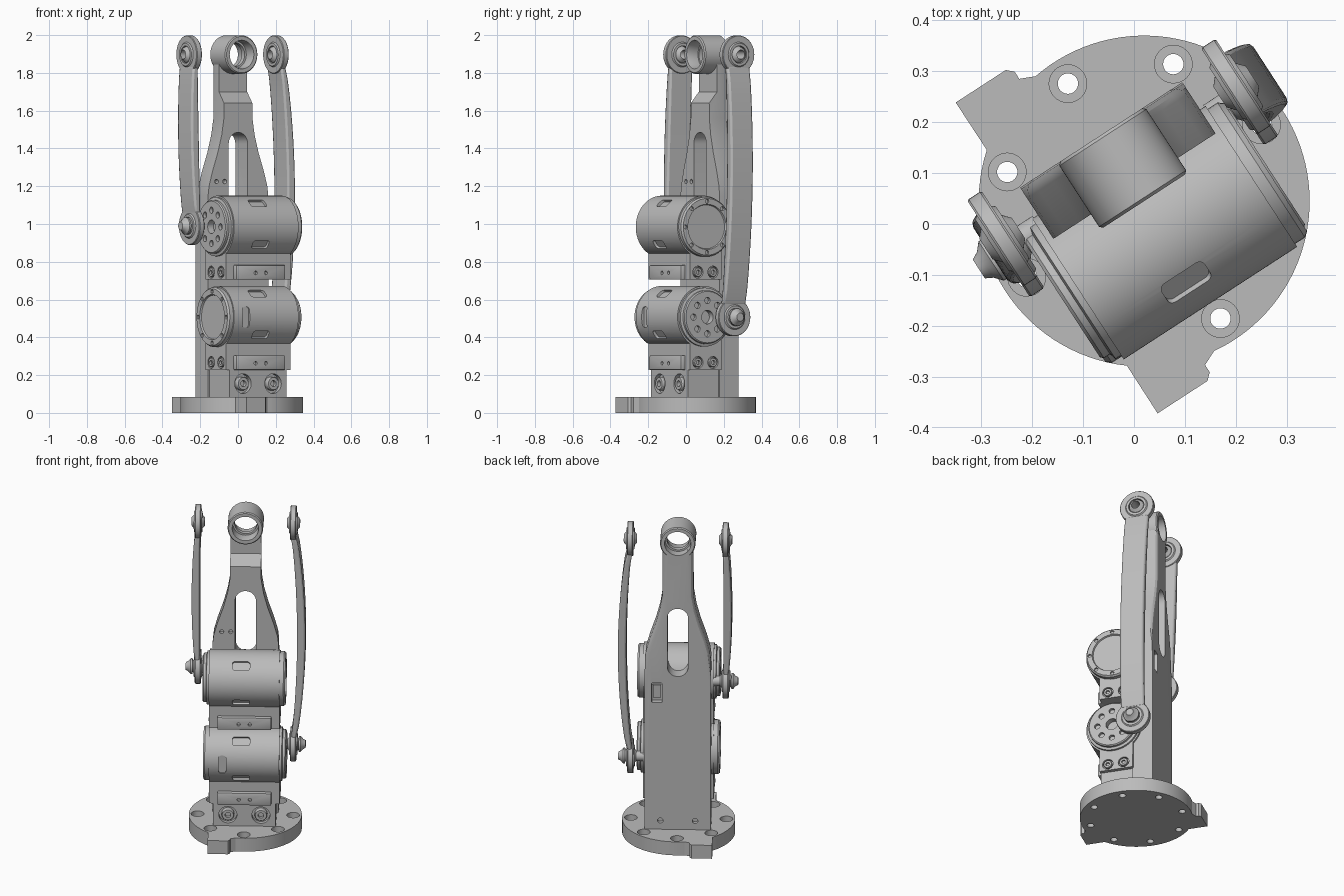
import bpy, bmesh, math
from mathutils import Matrix, Vector

if "Cube" in bpy.data.objects:
    bpy.data.objects.remove(bpy.data.objects["Cube"], do_unlink=True)

grey = bpy.data.materials.new("machined_grey")
grey.use_nodes = True
grey.diffuse_color = (0.5, 0.5, 0.5, 1)
grey.node_tree.nodes["Principled BSDF"].inputs["Base Color"].default_value = (0.5, 0.5, 0.5, 1)

X, Y, Z = Vector((1, 0, 0)), Vector((0, 1, 0)), Vector((0, 0, 1))
parts = []


def finish(name, bm, keep=True):
    bmesh.ops.recalc_face_normals(bm, faces=bm.faces[:])
    mesh = bpy.data.meshes.new(name)
    bm.to_mesh(mesh)
    bm.free()
    obj = bpy.data.objects.new(name, mesh)
    bpy.context.collection.objects.link(obj)
    if keep:
        parts.append(obj)
    return obj


def prism(name, pts, axis, lo, hi, keep=True, bevel=0):
    """Extrude a 2D outline along axis 0, 1 or 2."""
    bm = bmesh.new()
    verts = []
    for p in pts:
        co = list(p)
        co.insert(axis, lo)
        verts.append(bm.verts.new(co))
    face = bm.faces.new(verts)
    ext = bmesh.ops.extrude_face_region(bm, geom=[face])
    shift = Vector((0, 0, 0))
    shift[axis] = hi - lo
    bmesh.ops.translate(bm, vec=shift, verts=[v for v in ext["geom"] if isinstance(v, bmesh.types.BMVert)])
    if bevel:
        bmesh.ops.bevel(bm, geom=bm.edges[:], offset=bevel, segments=2, profile=0.5, affect='EDGES')
    return finish(name, bm, keep)


def box(name, a, b, z, keep=True, bevel=0):
    pts = [(a[0], b[0]), (a[1], b[0]), (a[1], b[1]), (a[0], b[1])]
    return prism(name, pts, 2, z[0], z[1], keep, bevel)


def lathe(name, profile, centre, direction, closed=False, n=48, keep=True):
    """Revolve (radius, height) points around a direction."""
    bm = bmesh.new()
    rot = Z.rotation_difference(direction).to_matrix()
    rings = []
    for i in range(n):
        t = math.tau * i / n
        rings.append([bm.verts.new(rot @ Vector((r * math.cos(t), r * math.sin(t), h)) + Vector(centre))
                      for r, h in profile])
    m = len(profile)
    for i in range(n):
        p, q = rings[i], rings[(i + 1) % n]
        for j in range(m if closed else m - 1):
            k = (j + 1) % m
            bm.faces.new((p[j], q[j], q[k], p[k]))
    bmesh.ops.remove_doubles(bm, verts=bm.verts[:], dist=1e-5)
    return finish(name, bm, keep)


def rod(centre, direction, r, lo, hi, n=32):
    return lathe("cutter", [(0, lo), (r, lo), (r, hi), (0, hi)], centre, direction, n=n, keep=False)


def round_rect(cx, cy, w, h, r):
    pts = []
    for k, (sx, sy) in enumerate([(1, 1), (-1, 1), (-1, -1), (1, -1)]):
        for i in range(9):
            t = math.pi / 2 * (k + i / 8)
            pts.append((cx + sx * (w / 2 - r) + r * math.cos(t), cy + sy * (h / 2 - r) + r * math.sin(t)))
    return pts


def cut(obj, cutters):
    for c in cutters:
        mod = obj.modifiers.new("cut", 'BOOLEAN')
        mod.operation, mod.solver, mod.object = 'DIFFERENCE', 'EXACT', c
    dg = bpy.context.evaluated_depsgraph_get()
    mesh = bpy.data.meshes.new_from_object(obj.evaluated_get(dg))
    obj.modifiers.clear()
    obj.data = mesh
    for c in cutters:
        bpy.data.objects.remove(c, do_unlink=True)


def bolt(name, centre, direction, r, h):
    lathe(name, [(0, h * .3), (r * .45, h * .3), (r * .45, h), (r * .9, h), (r, h * .8), (r, -.02), (0, -.02)],
          centre, direction, n=24)


# Base flange with two tabs and eight counterbored holes
def arc(r, d0, d1, n, cx=0, cy=0):
    return [(cx + r * math.cos(math.radians(d0 + (d1 - d0) * i / n)),
             cy + r * math.sin(math.radians(d0 + (d1 - d0) * i / n))) for i in range(n + 1)]

tab = [(-.075, .335), (-.075, .352), (-.088, .364), (-.205, .364)]
outline = arc(.325, -98, 98, 60) + tab + arc(.325, 129, 231, 30) + [(a, -b) for a, b in reversed(tab)]
base = prism("base_flange", outline, 2, 0, .085)
holes = []
for i in range(8):
    t = math.radians(45 * i)
    c = (.275 * math.cos(t), .275 * math.sin(t), 0)
    holes += [rod(c, Z, .02, -.1, .2), rod(c, Z, .037, .045, .2)]
cut(base, holes)

# Pedestal with recessed bolts
pedestal = box("pedestal", (-.18, .18), (-.158, .06), (.08, .235))
cut(pedestal, [rod((s * .095, -.158, .155), Y, .052, -.1, .025) for s in (-1, 1)])
for s in (-1, 1):
    bolt("pedestal_bolt", (s * .095, -.133, .155), -Y, .036, .03)

# Spine: wide plate flaring into a neck
flare = [(.19, .085), (.19, 1.15), (.184, 1.2), (.162, 1.28), (.128, 1.38), (.104, 1.47), (.09, 1.56), (.088, 1.85)]
spine = prism("spine", flare + [(-a, z) for a, z in reversed(flare)], 1, .035, .155)
bm = bmesh.new()
bm.from_mesh(spine.data)
edges = [e for e in bm.edges if all(v.co.y > .15 and v.co.z > 1.14 for v in e.verts)
         and abs(e.verts[0].co.z - e.verts[1].co.z) > .01]
bmesh.ops.bevel(bm, geom=edges, offset=.025, segments=3, profile=.5, affect='EDGES')
bm.to_mesh(spine.data)
bm.free()
step = [(-.1, 1.64), (.035, 1.64), (.085, 1.7), (.085, 2.1), (-.1, 2.1)]
cutters = [prism("cutter", round_rect(0, 1.27, .12, .43, .06), 1, -.1, .3, False),
           prism("cutter", step, 0, -.3, .3, False),
           rod((0, 0, 1.897), Y, .074, -.1, .3),
           prism("cutter", round_rect(.12, .95, .06, .125, .006), 1, .12, .3, False)]
cutters += [rod((s * .1, 0, .14), Y, .016, .13, .3) for s in (-1, 1)]
cutters += [rod((a, 0, 1.225), Y, .012, 0, .06) for a in (-.137, -.085)]
cut(spine, cutters)
box("spine_connector", (.098, .142), (.1, .135), (.91, .99))

# Bearing ring on top of the neck
lathe("top_ring", [(.096, 0), (.102, .006), (.102, .149), (.096, .155), (.076, .155), (.074, .15), (.074, .1),
                   (.064, .1), (.064, .07), (.074, .07), (.074, .005), (.076, 0)], (0, 0, 1.897), Y, True, 64)

# Two stacked motors, mirrored end for end
MB = -.074


def window(a, zc, elev, w, h):
    c = prism("cutter", round_rect(0, 0, w, h, .014), 1, -.2, -.15, False)
    c.data.transform(Matrix.Translation((a, MB, zc)) @ Matrix.Rotation(math.radians(-elev), 4, 'X'))
    return c


def motor(label, zc, side):
    bottom = zc - .28
    prof = arc(.165, -46, 238.6, 72, MB, zc) + [(-.16, bottom), (.04, bottom)]
    body = prism(label + "_motor_body", prof, 0, -.203, .203)
    wins = [window(-.018, zc, 50, .1, .055), window(-.018, zc, -35, .1, .05)]
    if side > 0:
        wins.append(window(-.125, zc, 0, .042, .11))
    sides = [(s, b) for s in (-1, 1) for b in (-.11, -.015)]
    wins += [rod((s * .203, b, bottom + .04), X * s, .032, -.015, .05) for s, b in sides]
    cut(body, wins)
    for s, b in sides:
        bolt(label + "_side_bolt", (s * .188, b, bottom + .04), X * s, .025, .018)
    # Front mounting tab
    plate = box(label + "_mount_tab", (-.155, .155), (-.185, -.15), (bottom, bottom + .078), bevel=.006)
    cut(plate, [rod((s * .032, -.185, bottom + .036), Y, .01, -.1, .015, 16) for s in (-1, 1)])
    # Output horn on one end
    c = (0, MB, zc)
    horn = lathe(label + "_horn", [(.036, .195), (.156, .195), (.156, .216), (.142, .22), (.142, .234),
                                   (.136, .24), (.036, .24)], c, X * side, True)
    spots = [Vector((0, math.cos(math.tau * i / 8), math.sin(math.tau * i / 8))) for i in range(8)]
    cut(horn, [rod(Vector(c) + p * .088, X * side, .017, .222, .3, 16) for p in spots])
    # Plain cover on the other end
    cover = lathe(label + "_cover", [(0, .195), (.158, .195), (.158, .226), (.15, .236), (.12, .236),
                                     (.116, .227), (0, .227)], c, -X * side)
    cut(cover, [rod(Vector(c) + p * .136, -X * side, .011, .224, .3, 12) for p in spots])


motor("lower", .507, 1)
motor("upper", .985, -1)


# Push-rod links with a ball joint at each end
def link(label, side, z0, bulge):
    d = X * side
    ends = ((.065, z0), (.09, 1.897))
    eye = [(.046, .25), (.06, .25), (.066, .257), (.098, .257), (.101, .261), (.101, .287), (.098, .291),
           (.066, .291), (.06, .298), (.046, .298)]
    for b, z in ends:
        lathe(label + "_rod_eye", eye, (0, b, z), d, True)
        lathe(label + "_ball", [(.024, .236), (.04, .25), (.048, .274), (.04, .298), (.024, .312)],
              (0, b, z), d, True, 32)
    lathe(label + "_pin", [(0, .2), (.03, .2), (.03, .306), (.046, .306), (.046, .316), (.03, .33),
                           (.022, .345), (0, .345)], (0, ends[0][0], z0), d, n=32)
    # Bowed bar between the eyes
    lo, hi, n = z0 + .062, 1.835, 16
    outer, inner = [], []
    for i in range(n + 1):
        s = math.sin(math.pi * i / n) ** .7 if 0 < i < n else 0
        a, t, z = .276 + (bulge + .01) * s, .015 + .009 * s, lo + (hi - lo) * i / n
        outer.append((side * (a + t), z))
        inner.append((side * (a - t), z))
    bar = prism(label + "_bar", outer + inner[::-1], 1, -.07, .07)
    for v in bar.data.vertices:
        v.co.y += ends[0][0] + (ends[1][0] - ends[0][0]) * (v.co.z - lo) / (hi - lo)
    bev = bar.modifiers.new("edge", 'BEVEL')
    bev.width, bev.segments, bev.angle_limit = .01, 2, math.radians(50)


link("left_link", 1, .507, .035)
link("right_link", -1, .99, .0)

# Turn the assembly on its stand, then colour and shade every part
place = Matrix.Translation((.02, .045, 0)) @ Matrix.Rotation(math.radians(33), 4, 'Z')
for obj in parts:
    obj.data.transform(place)
    obj.data.materials.clear()
    obj.data.materials.append(grey)
    for p in obj.data.polygons:
        p.material_index = 0
        p.use_smooth = True
    obj.data.set_sharp_from_angle(angle=math.radians(30))
    obj.data.update()
